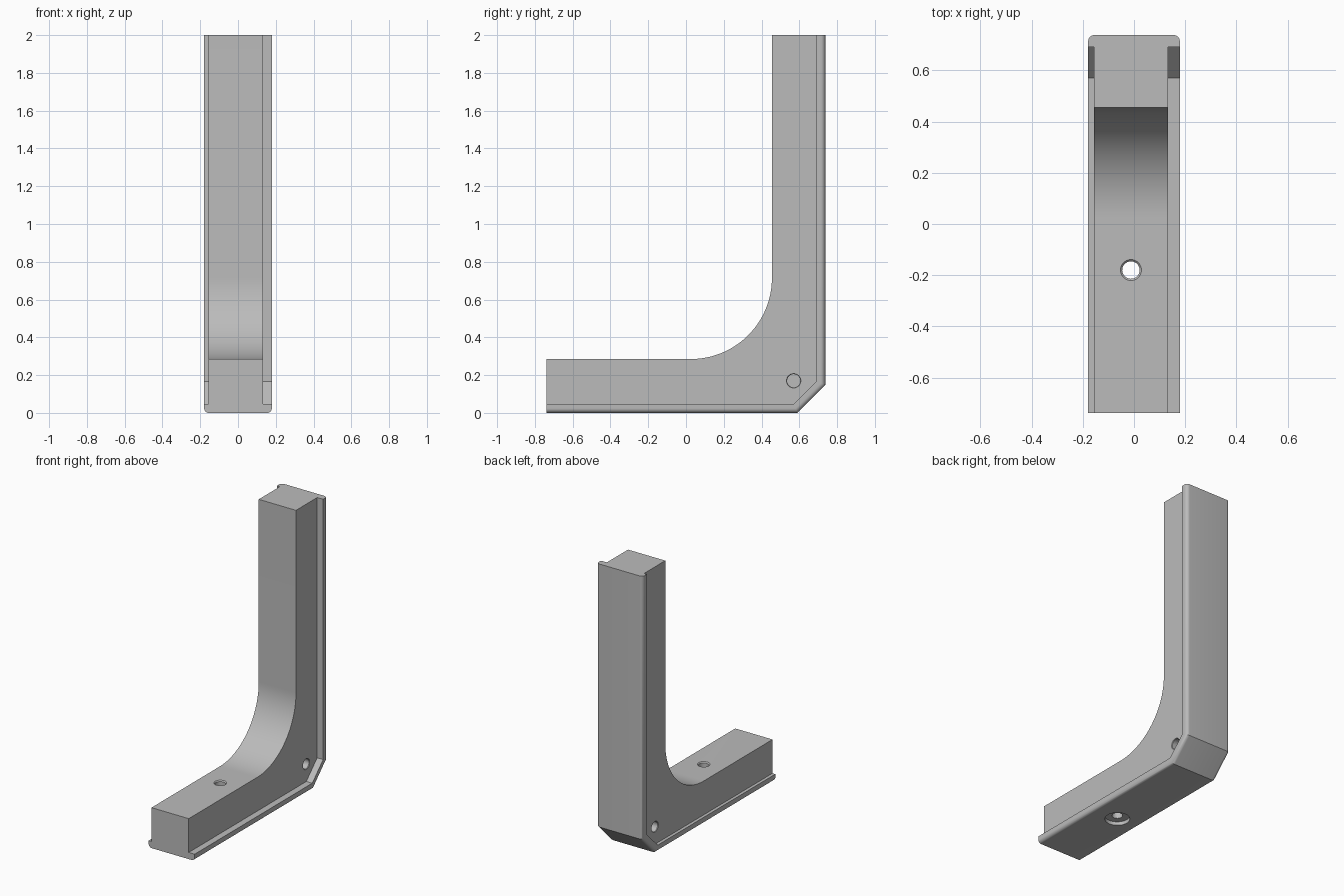
import bpy, bmesh, math
from mathutils import Matrix, Vector

if "Cube" in bpy.data.objects:
    bpy.data.objects.remove(bpy.data.objects["Cube"])

YE, ZT = 0.738, 2.0            # half length, height
HX, XL, XR = 0.179, -0.157, 0.133   # flange half width, web sides
FT, RND = 0.047, 0.024         # flange thickness, edge rounding
CY, CZ = 0.59, 0.148           # outer corner chamfer
ARM_Z, ARM_Y, FIL = 0.285, 0.455, 0.43  # inner faces and fillet
XC = (XL + XR) / 2

grey = bpy.data.materials.new("plain grey")
grey.diffuse_color = (0.5, 0.5, 0.5, 1)
grey.use_nodes = True
grey.node_tree.nodes["Principled BSDF"].inputs["Base Color"].default_value = grey.diffuse_color


def path(d):
    """Outer L path in (y, z), moved inwards by d with mitred corners."""
    k = d * math.tan(math.pi / 8)
    return [(-YE, d), (CY - k, d), (YE - d, CZ + k), (YE - d, ZT)]


# Cross-section (x, depth) from the right web side round to the left one
section = [(XR, FT), (HX, FT)]
for sx, a0 in ((1, 0), (-1, 90)):
    for i in range(9):
        a = math.radians(a0 + 90 * i / 8)
        section.append((sx * (HX - RND) + RND * math.cos(a), RND - RND * math.sin(a)))
section += [(-HX, FT), (XL, FT)]

# Inner profile from the foot end round the fillet to the top
inner = [(-YE, ARM_Z)]
for i in range(33):
    a = math.radians(-90 + 90 * i / 32)
    inner.append((ARM_Y - FIL + FIL * math.cos(a), ARM_Z + FIL + FIL * math.sin(a)))
inner.append((ARM_Y, ZT))

# Bracket body
bm = bmesh.new()
rails = [[bm.verts.new((x, y, z)) for y, z in path(d)] for x, d in section]
right = [bm.verts.new((XR, y, z)) for y, z in inner]
left = [bm.verts.new((XL, y, z)) for y, z in inner]
for a, b in list(zip(rails, rails[1:])) + [(left, right)]:
    for i in range(len(a) - 1):
        bm.faces.new((a[i], a[i + 1], b[i + 1], b[i]))
bm.faces.new(rails[0] + right[::-1])
bm.faces.new(rails[-1] + left[::-1])
for e in (0, -1):
    bm.faces.new([r[e] for r in rails] + [left[e], right[e]])
bmesh.ops.recalc_face_normals(bm, faces=bm.faces)
mesh = bpy.data.meshes.new("bracket")
bm.to_mesh(mesh)
bm.free()
bracket = bpy.data.objects.new("bracket", mesh)
bpy.context.collection.objects.link(bracket)
mesh.materials.append(grey)


def cutter(name, profile, matrix, n=40):
    """Round cutter from (radius, height) pairs along local z."""
    b = bmesh.new()
    rings = [[b.verts.new((r * math.cos(2 * math.pi * i / n), r * math.sin(2 * math.pi * i / n), h))
              for i in range(n)] for r, h in profile]
    for p, q in zip(rings, rings[1:]):
        for i in range(n):
            j = (i + 1) % n
            b.faces.new((p[i], p[j], q[j], q[i]))
    b.faces.new(rings[0])
    b.faces.new(rings[-1])
    b.transform(matrix)
    bmesh.ops.recalc_face_normals(b, faces=b.faces)
    m = bpy.data.meshes.new(name)
    b.to_mesh(m)
    b.free()
    m.materials.append(grey)
    ob = bpy.data.objects.new(name, m)
    bpy.context.collection.objects.link(ob)
    ob.hide_render = True
    return ob


# Screw hole through the foot, with a shallow counterbore below
cutters = [cutter("screw_hole_cutter",
                  [(0.08, -0.05), (0.08, 0.025), (0.034, 0.025), (0.034, ARM_Z - 0.007),
                   (0.041, ARM_Z), (0.041, ARM_Z + 0.05)],
                  Matrix.Translation((XC, -0.18, 0)))]
# Blind pin holes on both sides of the corner
for x, s in ((XR, 1), (XL, -1)):
    cutters.append(cutter("pin_hole_cutter",
                          [(0.035, -0.06), (0.035, -0.004), (0.038, 0), (0.038, 0.03)],
                          Matrix.Translation((x, 0.57, 0.17)) @ Matrix.Rotation(s * math.pi / 2, 4, 'Y')))

bpy.context.view_layer.objects.active = bracket
bracket.select_set(True)
for c in cutters:
    mod = bracket.modifiers.new("hole", 'BOOLEAN')
    mod.operation = 'DIFFERENCE'
    mod.solver = 'EXACT'
    mod.object = c
    bpy.ops.object.modifier_apply(modifier=mod.name)
    bpy.data.objects.remove(c)
bpy.ops.object.shade_smooth_by_angle(angle=math.radians(30))
